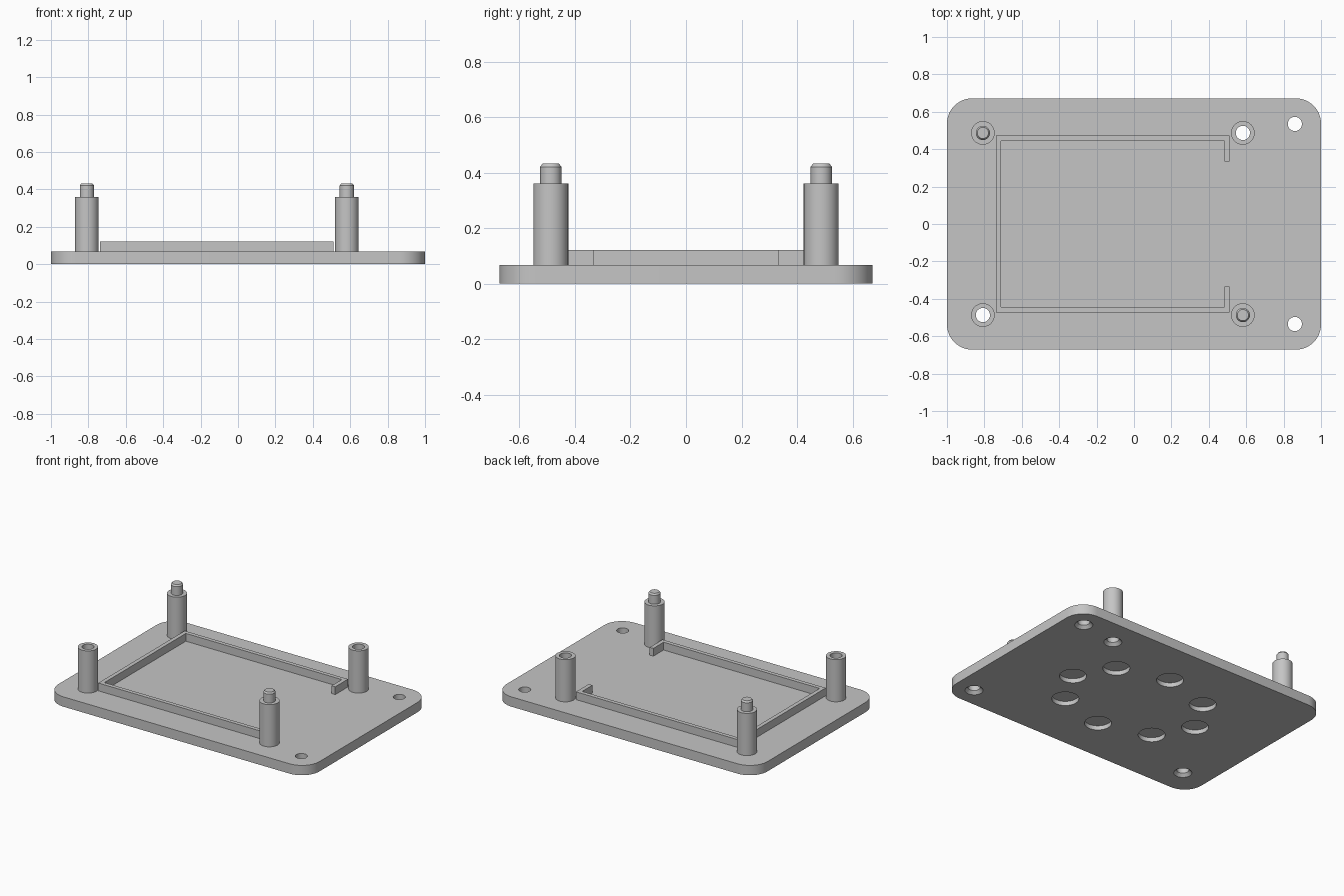
import bpy
import bmesh
from math import cos, sin, pi, radians
from mathutils import Vector

default = bpy.data.objects.get("Cube")
if default:
    bpy.data.objects.remove(default, do_unlink=True)

# Main sizes
HALF_X, HALF_Y, PLATE_TOP = 1.0, 0.672, 0.068
CORNER = 0.135
POST_R, BORE_R, POST_TOP, PIN_TOP = 0.063, 0.038, 0.36, 0.432
POST_X = (-0.808, 0.582)
POST_Y = 0.487
SCREW_X, SCREW_Y = 0.86, 0.535
WALL_TOP = 0.122

grey = bpy.data.materials.new("plain grey")
grey.use_nodes = True
grey.diffuse_color = (0.56, 0.56, 0.56, 1)
grey.node_tree.nodes["Principled BSDF"].inputs["Base Color"].default_value = grey.diffuse_color


def make_object(name, bm):
    bmesh.ops.recalc_face_normals(bm, faces=bm.faces)
    mesh = bpy.data.meshes.new(name)
    bm.to_mesh(mesh)
    bm.free()
    mesh.materials.append(grey)
    obj = bpy.data.objects.new(name, mesh)
    bpy.context.collection.objects.link(obj)
    return obj


def smooth(obj):
    bpy.ops.object.select_all(action='DESELECT')
    obj.select_set(True)
    bpy.context.view_layer.objects.active = obj
    bpy.ops.object.shade_smooth_by_angle(angle=radians(30))


def prism(name, outline, z0, z1):
    """Extrude a flat outline upwards."""
    bm = bmesh.new()
    face = bm.faces.new([bm.verts.new((x, y, z0)) for x, y in outline])
    new = bmesh.ops.extrude_face_region(bm, geom=[face])["geom"]
    bmesh.ops.translate(bm, vec=(0, 0, z1 - z0),
                        verts=[g for g in new if isinstance(g, bmesh.types.BMVert)])
    return make_object(name, bm)


def lathe(bm, profile, x, y, closed=False, steps=48):
    """Spin a (radius, height) profile about a vertical axis at x, y."""
    verts = [bm.verts.new((x + r, y, z)) for r, z in profile]
    pairs = list(zip(verts, verts[1:]))
    if closed:
        pairs.append((verts[-1], verts[0]))
    edges = [bm.edges.new(p) for p in pairs]
    bmesh.ops.spin(bm, geom=verts + edges, cent=(x, y, 0), axis=(0, 0, 1),
                   angle=2 * pi, steps=steps, use_duplicate=False)
    bmesh.ops.remove_doubles(bm, verts=bm.verts, dist=0.0001)


# Base plate with rounded corners
outline = []
for i, (sx, sy) in enumerate([(1, 1), (-1, 1), (-1, -1), (1, -1)]):
    for k in range(13):
        a = (i + k / 12) * pi / 2
        outline.append((sx * (HALF_X - CORNER) + CORNER * cos(a),
                        sy * (HALF_Y - CORNER) + CORNER * sin(a)))
plate = prism("base_plate", outline, 0, PLATE_TOP)

# Cutters: countersunk through holes and a ring of blind pockets underneath
bm = bmesh.new()
hole = [(0, -0.02), (0.057, -0.02), (0.057, 0), (BORE_R, 0.02), (BORE_R, 0.1), (0, 0.1)]
pocket = [(0, -0.02), (0.085, -0.02), (0.085, 0.03), (0, 0.03)]
for x, y in [(SCREW_X, SCREW_Y), (SCREW_X, -SCREW_Y),
             (POST_X[0], -POST_Y), (POST_X[1], POST_Y)]:
    lathe(bm, hole, x, y)
for k in range(8):
    a = k * pi / 4
    lathe(bm, pocket, 0.5 * cos(a), 0.352 * sin(a))
cutter = make_object("hole_cutter", bm)
cutter.hide_render = True

cut = plate.modifiers.new("holes", 'BOOLEAN')
cut.operation = 'DIFFERENCE'
cut.solver = 'EXACT'
cut.object = cutter
bpy.context.view_layer.objects.active = plate
bpy.ops.object.modifier_apply(modifier=cut.name)
bpy.data.objects.remove(cutter, do_unlink=True)
smooth(plate)

# Hollow posts and pinned posts on opposite diagonals
tube = [(BORE_R, PLATE_TOP), (POST_R, PLATE_TOP), (POST_R, POST_TOP), (BORE_R, POST_TOP)]
pin = [(0, PLATE_TOP), (POST_R, PLATE_TOP), (POST_R, POST_TOP), (BORE_R, POST_TOP),
       (BORE_R, PIN_TOP - 0.011), (0.03, PIN_TOP), (0, PIN_TOP)]
for name, x, y, profile, closed in [
        ("front_right_hollow_post", POST_X[0], -POST_Y, tube, True),
        ("back_left_hollow_post", POST_X[1], POST_Y, tube, True),
        ("back_right_pin_post", POST_X[0], POST_Y, pin, False),
        ("front_left_pin_post", POST_X[1], -POST_Y, pin, False)]:
    bm = bmesh.new()
    lathe(bm, profile, x, y, closed)
    smooth(make_object(name, bm))

# Low retaining wall, open on one side with short returns
x0, x1, y1, t, lip = -0.739, 0.511, 0.473, 0.028, 0.333
half = [(x0, y1), (x1, y1), (x1, lip), (x1 - t, lip), (x1 - t, y1 - t), (x0 + t, y1 - t)]
mirrored = [(x, -y) for x, y in reversed(half)]
prism("retaining_wall", half + mirrored, PLATE_TOP, WALL_TOP)
